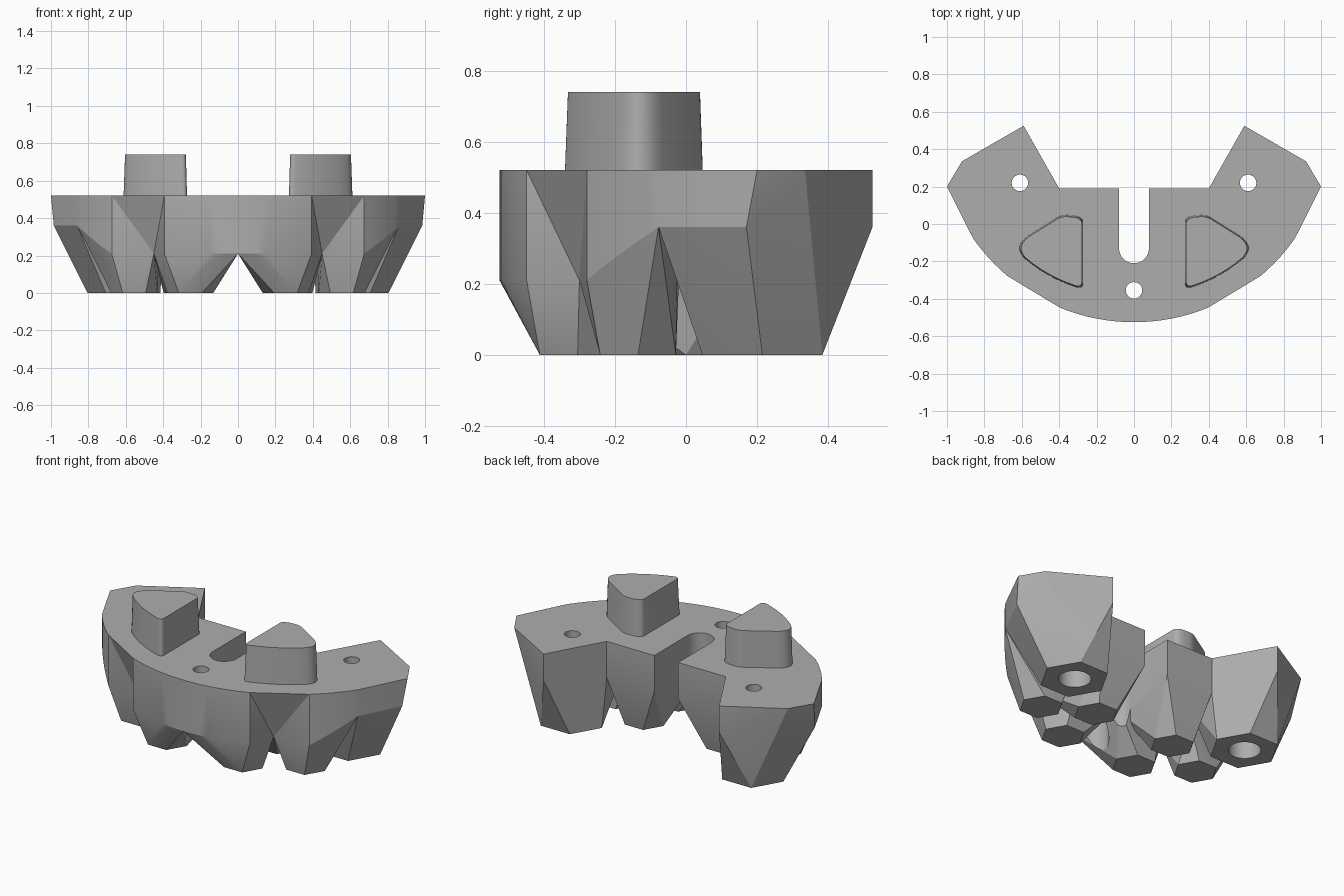
import bpy, bmesh, math
from mathutils import Vector

if "Cube" in bpy.data.objects:
    bpy.data.objects.remove(bpy.data.objects["Cube"], do_unlink=True)

TOP = 0.52
grey = bpy.data.materials.new("plain grey")
grey.use_nodes = True
grey.diffuse_color = (0.42, 0.42, 0.42, 1)
grey.node_tree.nodes["Principled BSDF"].inputs["Base Color"].default_value = (0.42, 0.42, 0.42, 1)


def finish(name, bm):
    bmesh.ops.recalc_face_normals(bm, faces=bm.faces)
    mesh = bpy.data.meshes.new(name)
    bm.to_mesh(mesh)
    bm.free()
    mesh.materials.append(grey)
    ob = bpy.data.objects.new(name, mesh)
    bpy.context.collection.objects.link(ob)
    return ob


def hull(name, points, side):
    bm = bmesh.new()
    verts = [bm.verts.new((x * side, y, z)) for x, y, z in points]
    res = bmesh.ops.convex_hull(bm, input=verts)
    junk = {g for g in res["geom_interior"] + res["geom_unused"] if isinstance(g, bmesh.types.BMVert)}
    bmesh.ops.delete(bm, geom=list(junk), context="VERTS")
    bmesh.ops.dissolve_limit(bm, angle_limit=0.002, verts=bm.verts, edges=bm.edges)
    return finish(name, bm)


def arc(a, b, n=8):
    angles = [math.radians(a + (b - a) * i / n) for i in range(n + 1)]
    return [(1.05 * math.sin(t), 0.525 - 1.05 * math.cos(t)) for t in angles]


def at(z, pts):
    return [(x, y, z) for x, y in pts]


def hexagon(cx, cy, r):
    return [(cx + r * math.cos(i * math.pi / 3), cy + r * math.sin(i * math.pi / 3), 0) for i in range(6)]


def combine(target, others, mode):
    for other in others:
        mod = target.modifiers.new(mode, "BOOLEAN")
        mod.operation, mod.object, mod.solver = mode, other, "EXACT"
        bpy.context.view_layer.objects.active = target
        bpy.ops.object.modifier_apply(modifier=mod.name)
        bpy.data.objects.remove(other, do_unlink=True)


def smooth(ob, angle):
    bpy.ops.object.select_all(action="DESELECT")
    ob.select_set(True)
    bpy.context.view_layer.objects.active = ob
    bpy.ops.object.shade_smooth_by_angle(angle=math.radians(angle))


# Shared corners of the foot regions
pocket, middle, crook = (0.45, -0.30), (0.42, -0.02), (0.40, 0.19)
front_arc, side_arc = arc(0, 22), arc(40, 55)
front_region = front_arc + [pocket, (0.30, -0.13), (0, -0.13)]
outer_region = side_arc + [pocket, middle]
inner_region = [(0.08, 0.19), crook, middle, pocket, (0.08, -0.2)]
end_region = [side_arc[-1], (1, 0.2), (0.92, 0.335), (0.59, 0.525), crook, middle]
rising = [(x, y, 0.21 + 0.15 * i / 8) for i, (x, y) in enumerate(side_arc)]

feet = {
    "front_foot": at(TOP, front_region) + at(0.21, front_region) + hexagon(0.255, -0.305, 0.123),
    "outer_foot": at(TOP, outer_region) + rising + at(0.21, [pocket, middle]) + hexagon(0.555, -0.135, 0.123),
    "inner_foot": at(TOP, inner_region) + at(0.3, inner_region[:2]) + at(0.21, inner_region[2:])
                  + hexagon(0.275, 0, 0.123),
    "end_foot": at(TOP, end_region) + at(0.36, [side_arc[-1], (0.985, 0.17), (0.59, 0.525)])
                + at(0.3, [crook, middle]) + hexagon(0.61, 0.215, 0.195),
    "pocket_wedge": at(TOP, [front_arc[-1], side_arc[0], pocket]) + at(0.21, [pocket]),
}
parts = [hull(name, pts, side) for side in (1, -1) for name, pts in feet.items()]
body = parts[0]
body.name = "footed_plate"
combine(body, parts[1:], "UNION")


# Slot and stepped holes
def cylinder(x, y, r, z0, z1):
    bm = bmesh.new()
    bmesh.ops.create_cone(bm, cap_ends=True, segments=32, radius1=r, radius2=r, depth=z1 - z0)
    bmesh.ops.translate(bm, verts=bm.verts, vec=(x, y, (z0 + z1) / 2))
    return finish("hole_cutter", bm)


slot = [(0.08, 0.4), (-0.08, 0.4)]
slot += [(0.08 * math.cos(math.pi + math.pi * i / 16), -0.13 + 0.08 * math.sin(math.pi + math.pi * i / 16))
         for i in range(17)]
cutters = [hull("slot_cutter", at(-0.1, slot) + at(0.7, slot), 1)]
for x, y in [(0.61, 0.22), (-0.61, 0.22), (0, -0.355)]:
    cutters += [cylinder(x, y, 0.044, -0.1, 0.7), cylinder(x, y, 0.09, -0.1, 0.4)]
combine(body, cutters, "DIFFERENCE")
smooth(body, 20)


# Tapered pegs with rounded three-cornered outline
def rounded(corners, n=6):
    out = []
    for a, b, c in corners:
        a, b, c = Vector(a), Vector(b), Vector(c)
        for i in range(n + 1):
            t = i / n
            out.append(a * (1 - t) ** 2 + b * 2 * t * (1 - t) + c * t * t)
    return out


outline = rounded([
    ((0.272, 0.015), (0.28, 0.047), (0.345, 0.047)),
    ((0.345, 0.047), (0.39, 0.052), (0.42, 0.028)),
    ((0.57, -0.065), (0.645, -0.12), (0.59, -0.18)),
    ((0.59, -0.18), (0.47, -0.285), (0.31, -0.338)),
    ((0.31, -0.338), (0.275, -0.35), (0.272, -0.32)),
])
centre = Vector((0.42, -0.14))
crown = [centre + (p - centre) * 0.955 for p in outline]
for side, name in ((1, "left_peg"), (-1, "right_peg")):
    peg = hull(name, at(TOP - 0.02, outline) + at(0.74, crown), side)
    smooth(peg, 35)
